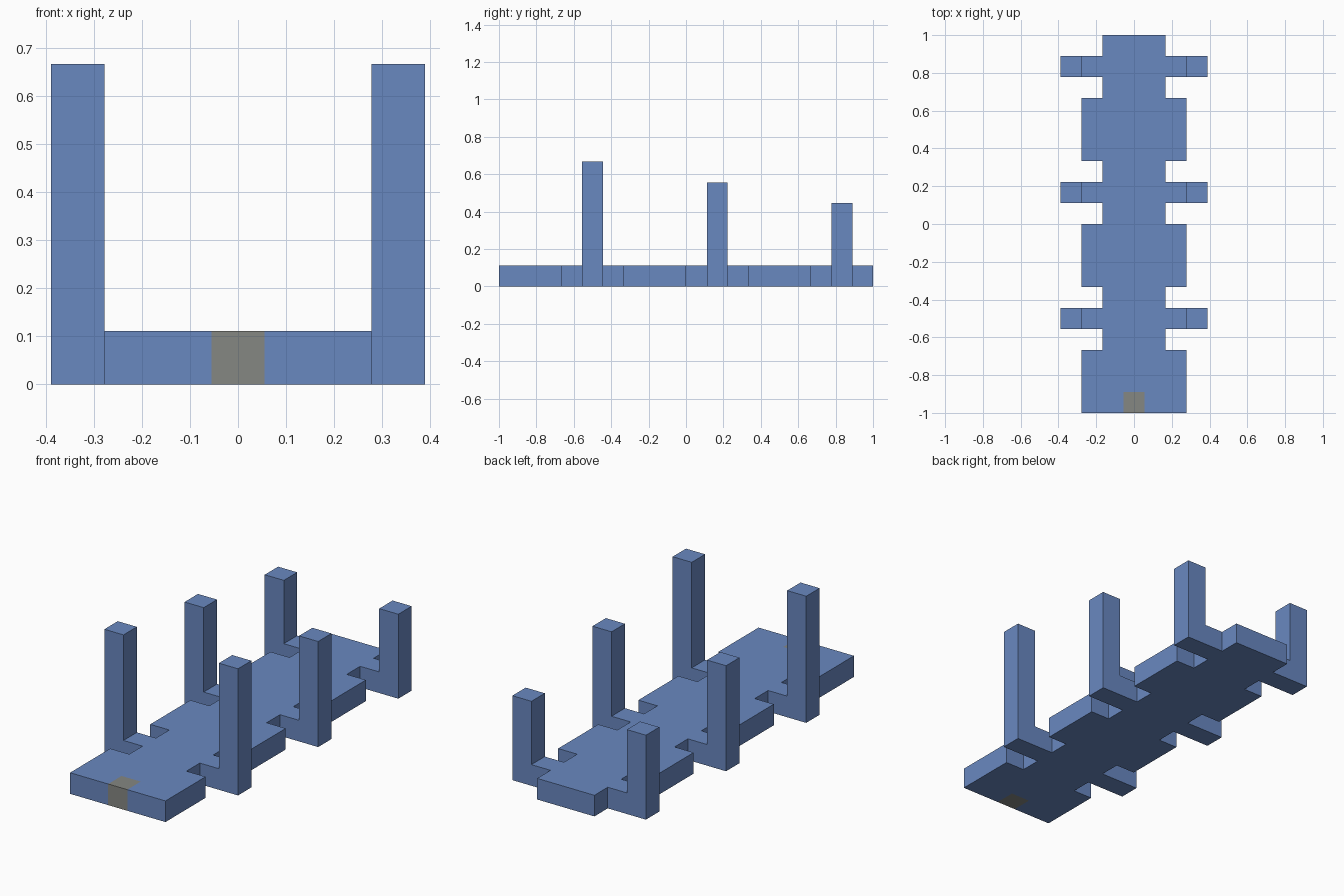
import bpy
import bmesh

cube = bpy.data.objects.get("Cube")
if cube:
    bpy.data.objects.remove(cube, do_unlink=True)

U = 1 / 9  # module size: every part sits on this grid


def material(name, rgb):
    m = bpy.data.materials.new(name)
    m.use_nodes = True
    m.diffuse_color = (*rgb, 1)
    m.node_tree.nodes["Principled BSDF"].inputs["Base Color"].default_value = (*rgb, 1)
    return m


blue = material("soft blue", (0.141, 0.246, 0.527))
grey = material("warm grey", (0.235, 0.242, 0.223))


def prism(name, outline, height, mat):
    """Extrude a flat outline, in modules, up from the ground."""
    bm = bmesh.new()
    base = bm.faces.new([bm.verts.new((x * U, y * U, 0)) for x, y in outline])
    top = bmesh.ops.extrude_face_region(bm, geom=[base])["geom"]
    verts = [v for v in top if isinstance(v, bmesh.types.BMVert)]
    bmesh.ops.translate(bm, verts=verts, vec=(0, 0, height * U))
    bmesh.ops.recalc_face_normals(bm, faces=bm.faces)
    mesh = bpy.data.meshes.new(name)
    bm.to_mesh(mesh)
    bm.free()
    mesh.materials.append(mat)
    obj = bpy.data.objects.new(name, mesh)
    bpy.context.collection.objects.link(obj)
    return obj


def box(name, x, y, width, depth, height, mat):
    corners = [(x, y), (x + width, y), (x + width, y + depth), (x, y + depth)]
    return prism(name, corners, height, mat)


# Body slab: wide block, waist, arm, waist, repeated along the length
NARROW, WIDE = 1.5, 2.5
side = [(0.5, -8), (0.5, -9)]  # notch that holds the front inlay
for start in (-9, -3, 3):
    for half, y0, y1 in ((WIDE, 0, 3), (NARROW, 3, 4), (WIDE, 4, 5), (NARROW, 5, 6)):
        side += [(half, start + y0), (half, start + y1)]
# The rhythm advances six modules; adjoining duplicates are dropped
side = [p for i, p in enumerate(side) if i == 0 or p != side[i - 1]]
prism("body_slab", side + [(-x, y) for x, y in reversed(side)], 1, blue)

# Front inlay
box("front_inlay", -0.5, -9, 1, 1, 1, grey)

# Upright posts, stepping down towards the back
for row, y, height in (("front", -5, 6), ("middle", 1, 5), ("back", 7, 4)):
    box(f"{row}_left_post", WIDE, y, 1, 1, height, blue)
    box(f"{row}_right_post", -WIDE - 1, y, 1, 1, height, blue)
